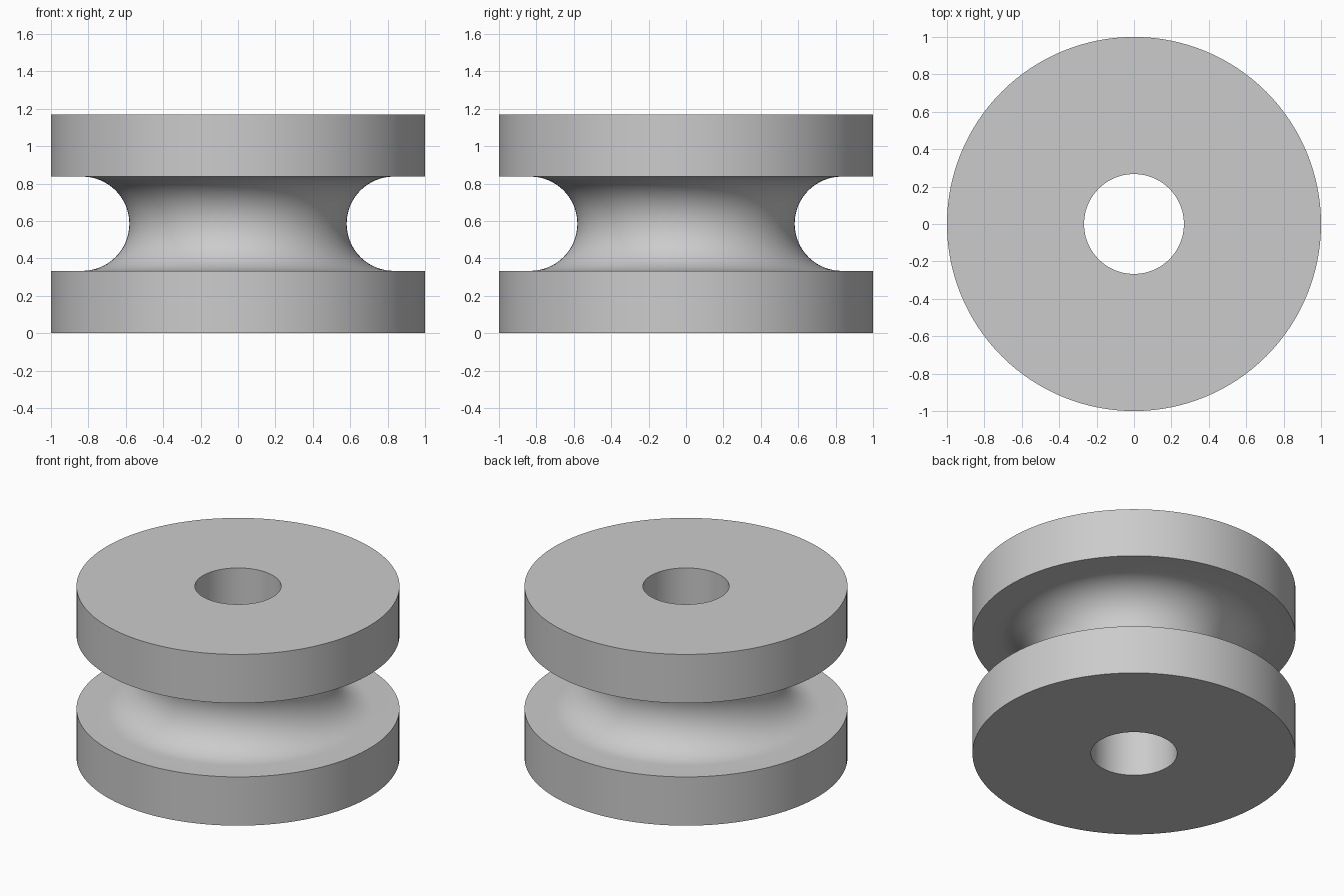
import bpy, bmesh, math

if "Cube" in bpy.data.objects:
    bpy.data.objects.remove(bpy.data.objects["Cube"])

SEGMENTS = 128
HEIGHT = 1.17
OUTER, BORE = 1.0, 0.267
GROOVE_R, GROOVE_CENTRE = 0.252, 0.833
MID = HEIGHT / 2

# Cross-section: lower flange, half-round groove, upper flange, bore
profile = [(BORE, 0), (OUTER, 0), (OUTER, MID - GROOVE_R)]
for i in range(33):
    a = -math.pi / 2 - math.pi * i / 32
    profile.append((GROOVE_CENTRE + GROOVE_R * math.cos(a), MID + GROOVE_R * math.sin(a)))
profile += [(OUTER, MID + GROOVE_R), (OUTER, HEIGHT), (BORE, HEIGHT)]

# Revolve the closed section around z
bm = bmesh.new()
rings = []
for s in range(SEGMENTS):
    t = 2 * math.pi * s / SEGMENTS
    rings.append([bm.verts.new((r * math.cos(t), r * math.sin(t), z)) for r, z in profile])
n = len(profile)
for s in range(SEGMENTS):
    a, b = rings[s], rings[(s + 1) % SEGMENTS]
    for i in range(n):
        j = (i + 1) % n
        bm.faces.new((a[i], b[i], b[j], a[j]))
bmesh.ops.recalc_face_normals(bm, faces=bm.faces)
mesh = bpy.data.meshes.new("grooved_roller")
bm.to_mesh(mesh)
bm.free()

roller = bpy.data.objects.new("grooved_roller", mesh)
bpy.context.collection.objects.link(roller)

# Plain grey finish
grey = bpy.data.materials.new("grey")
grey.diffuse_color = (0.6, 0.6, 0.6, 1)
grey.use_nodes = True
grey.node_tree.nodes["Principled BSDF"].inputs["Base Color"].default_value = grey.diffuse_color
mesh.materials.append(grey)

# Smooth round surfaces, crisp rims
bpy.context.view_layer.objects.active = roller
roller.select_set(True)
bpy.ops.object.shade_smooth_by_angle(angle=math.radians(30))
